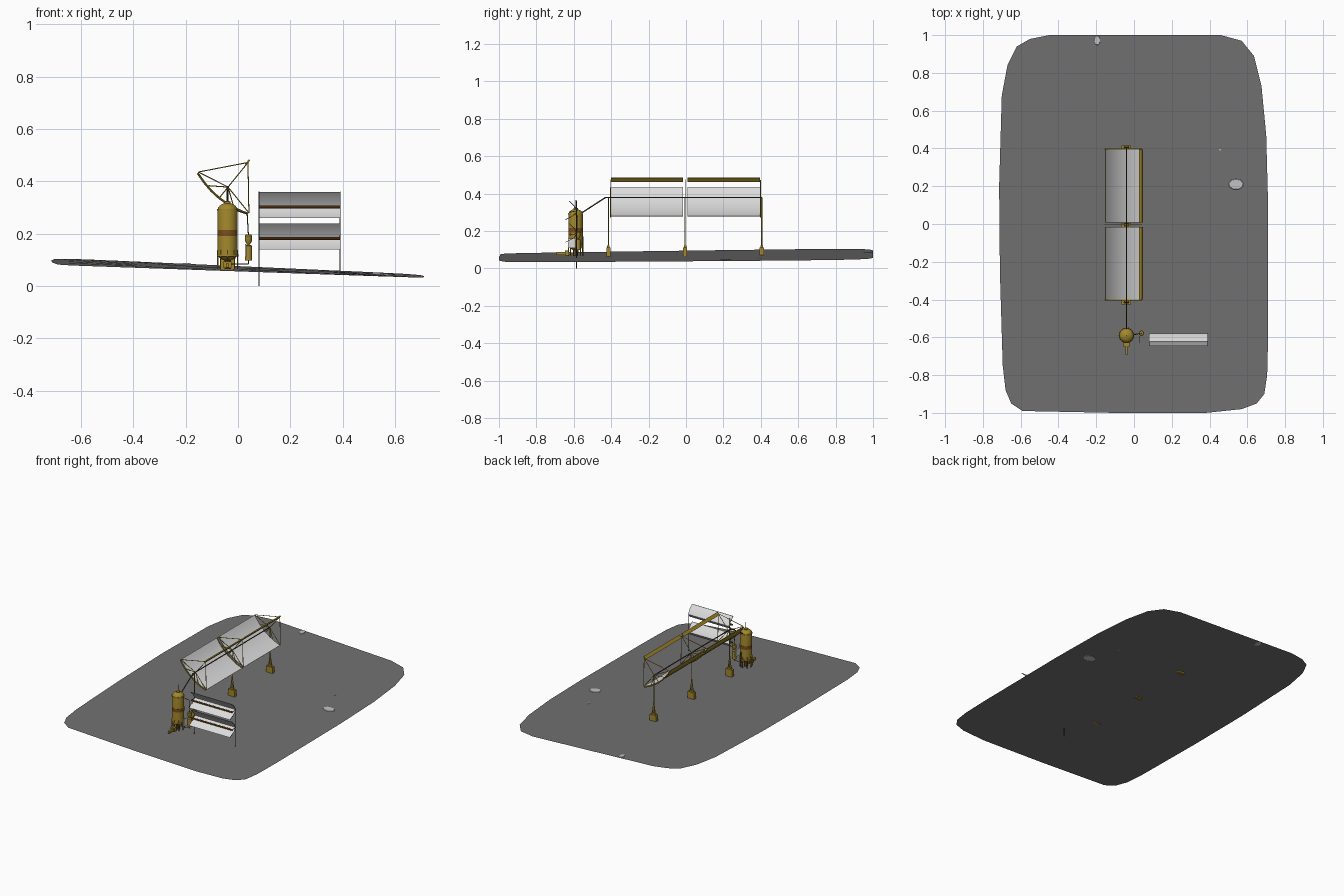
import bpy, bmesh, math
from mathutils import Vector, Matrix

if "Cube" in bpy.data.objects:
    bpy.data.objects.remove(bpy.data.objects["Cube"])


def mat(name, r, g, b):
    m = bpy.data.materials.new(name)
    m.diffuse_color = (r, g, b, 1)
    m.use_nodes = True
    m.node_tree.nodes["Principled BSDF"].inputs["Base Color"].default_value = m.diffuse_color
    return m


GOLD = mat("ochre metal", 0.36, 0.245, 0.025)
BROWN = mat("brown pipe", 0.20, 0.075, 0.012)
DARK = mat("dark steel", 0.07, 0.055, 0.03)
GROUND = mat("grey ground", 0.165, 0.165, 0.165)
MIRROR = mat("mirror silver", 0.72, 0.72, 0.72)
ROCK = mat("pale rock", 0.55, 0.55, 0.55)


def finish(name, bm, *mats):
    bmesh.ops.recalc_face_normals(bm, faces=bm.faces)
    me = bpy.data.meshes.new(name)
    bm.to_mesh(me)
    bm.free()
    for m in mats:
        me.materials.append(m)
    ob = bpy.data.objects.new(name, me)
    bpy.context.collection.objects.link(ob)
    return ob


def rods(name, segs, r, m, sides=6):
    """Straight round bars between pairs of points, as one object."""
    bm = bmesh.new()
    for a, b in segs:
        a, b = Vector(a), Vector(b)
        d = b - a
        M = Matrix.Translation((a + b) / 2) @ d.to_track_quat('Z', 'Y').to_matrix().to_4x4()
        bmesh.ops.create_cone(bm, cap_ends=True, segments=sides, radius1=r, radius2=r,
                              depth=d.length, matrix=M)
    return finish(name, bm, m)


def path(pts):
    return list(zip(pts, pts[1:]))


def boxes(name, items, m):
    bm = bmesh.new()
    for c, s in items:
        bmesh.ops.create_cube(bm, size=1, matrix=Matrix.Translation(c) @ Matrix.Diagonal((*s, 1)))
    return finish(name, bm, m)


def lathe(name, prof, x, y, m, n=24):
    """Spin (radius, z) points about a vertical axis."""
    bm = bmesh.new()
    rings = [[bm.verts.new((x + r * math.cos(2 * math.pi * i / n), y + r * math.sin(2 * math.pi * i / n), z))
              for i in range(n)] for r, z in prof]
    for a, b in zip(rings, rings[1:]):
        for i in range(n):
            j = (i + 1) % n
            bm.faces.new((a[i], a[j], b[j], b[i]))
    bm.faces.new(rings[0])
    bm.faces.new(rings[-1])
    return finish(name, bm, m)


def sheet(name, prof, back, place, lo, hi, front_mat, back_mat):
    """Thin curved plate: profile swept lo..hi, back side offset by a vector."""
    pts = list(prof) + [(p[0] + back[0], p[1] + back[1]) for p in reversed(prof)]
    bm = bmesh.new()
    A, B = [[bm.verts.new(place(p, t)) for p in pts] for t in (lo, hi)]
    n = len(pts)
    for i in range(n):
        j = (i + 1) % n
        f = bm.faces.new((A[i], A[j], B[j], B[i]))
        f.material_index = 0 if i < len(prof) - 1 else 1
    h = len(prof)
    for V in (A, B):
        for i in range(h - 1):
            bm.faces.new((V[i], V[i + 1], V[n - 2 - i], V[n - 1 - i])).material_index = 1
    return finish(name, bm, front_mat, back_mat)


def ground_z(x, y):
    return 0.066 + 0.010 * y - x * (0.04 + 0.005 * y)


# ground: thin sloping sheet with rounded corners
outline = [(-.714, .2), (-.70, .68), (-.67, .84), (-.62, .94), (-.55, .98), (-.45, 1), (0, 1), (.46, 1),
           (.57, .97), (.635, .89), (.675, .73), (.70, .47), (.71, .1), (.71, -.6), (.705, -.8), (.69, -.90),
           (.65, -.95), (.57, -.98), (.38, -1), (-.1, -1), (-.59, -.99), (-.65, -.95), (-.68, -.88),
           (-.695, -.75), (-.71, -.25)]
bm = bmesh.new()
c = bm.verts.new((0, 0, ground_z(0, 0)))
rings = [[bm.verts.new((x * k, y * k, ground_z(x * k, y * k))) for x, y in outline] for k in (.5, 1)]
for i in range(len(outline)):
    j = (i + 1) % len(outline)
    bm.faces.new((c, rings[0][i], rings[0][j]))
    bm.faces.new((rings[0][i], rings[1][i], rings[1][j], rings[0][j]))
finish("ground", bm, GROUND)

# flat pale rocks lying in the ground sheet
for k, (x, y, rx, ry) in enumerate([(.54, .21, .042, .03), (-.195, .972, .017, .026), (.457, .395, .005, .008)]):
    bm = bmesh.new()
    M = Matrix.Translation((x, y, ground_z(x, y))) @ Matrix.Rotation(.04, 4, 'Y') @ Matrix.Diagonal((rx, ry, 1, 1))
    bmesh.ops.create_cone(bm, cap_ends=True, segments=9, radius1=1, radius2=.9, depth=.006, matrix=M)
    finish(f"rock_{k}", bm, ROCK)

# parabolic trough: axis tilted to the upper right
ax = Vector((.63, .777))
side = Vector((.777, -.63))
vertex = Vector((-.069, .340))
FOC, HALF = .17, .124
focus = vertex + ax * FOC
pivot = vertex + ax * .049


def parab(u):
    return vertex + side * u + ax * (u * u / (4 * FOC))


def at(p, y):
    return (p[0], y, p[1])


curve = [parab(-HALF + 2 * HALF * i / 12) for i in range(13)]
bar = [focus - ax * .012 + side * .002, focus + ax * .012 + side * .002]
for k, (lo, hi) in enumerate([(-.40, -.015), (.008, .395)]):
    sheet(f"trough_mirror_{k}", curve, -ax * .004, at, lo, hi, MIRROR, GOLD)
    sheet(f"focus_bar_{k}", bar, -side * .007, at, lo, hi, GOLD, GOLD)
    rods(f"trough_back_rails_{k}", [(at(parab(u) - ax * .006, lo), at(parab(u) - ax * .006, hi))
                                    for u in (-.07, .07)], .003, GOLD)

# end and middle frames with struts
ribs, struts = [], []
for y in (-.403, -.004, .398):
    ribs += path([at(p - ax * .006, y) for p in curve[::2]])
    for u in (-HALF, HALF):
        struts += [(at(parab(u), y), at(focus, y)), (at(parab(u), y), at(pivot, y)),
                   (at(parab(u * .5), y), at(pivot, y))]
    struts += [(at(pivot, y), at(focus, y)), (at(pivot, y), at(vertex, y))]
rods("trough_ribs", ribs, .003, GOLD)
rods("trough_struts", struts, .002, GOLD)

# trough axle pipe running down to the tank
X, Y = -.04, -.59
rods("axle_pipe", path([(X, .405, .379), (X, -.43, .379), (X, -.56, .295)]), .0035, DARK, 8)

# trough posts and footing blocks
posts, feet, caps = [], [], []
for y in (-.415, -.005, .405):
    posts += [((X, y, .10), (X, y, .38)), ((X - .012, y, .11), (X, y, .20)), ((X + .012, y, .11), (X, y, .20))]
    feet.append(((X, y, .087), (.05, .022, .05)))
    caps.append(((X, y, .116), (.028, .014, .012)))
rods("trough_posts", posts, .003, GOLD)
boxes("post_footings", feet, GOLD)
boxes("post_caps", caps, GOLD)

# storage tank with dome, band, legs and outlet
R = .038
dome = [(R * math.cos(a), .29 + .027 * math.sin(a)) for a in [i * math.pi / 14 for i in range(7)]]
lathe("tank", [(.012, .098), (.028, .104), (R, .118)] + dome, X, Y, GOLD)
lathe("tank_band", [(R + .001, .192), (R + .001, .215)], X, Y, BROWN)
lathe("tank_seam", [(R + .002, .288), (R + .002, .294)], X, Y, GOLD)
lathe("tank_skirt", [(R + .003, .112), (R + .003, .120)], X, Y, GOLD)
lathe("tank_cap", [(.012, .314), (.012, .322), (.006, .325)], X, Y, GOLD, 12)
ang = [i * math.pi / 4 for i in range(8)]
rods("tank_legs", [((X + .038 * math.cos(a), Y + .038 * math.sin(a), .066),
                    (X + .038 * math.cos(a), Y + .038 * math.sin(a), .138)) for a in ang], .003, GOLD)
rods("tank_drain", [((X, Y, .065), (X, Y, .10))], .013, BROWN, 10)
boxes("tank_outlet", [((X, -.655, .079), (.012, .075, .016)), ((X, -.638, .082), (.03, .02, .025))], GOLD)
rods("tank_riser", path([(X + .01, -.55, .07), (X + .01, -.55, .17)]), .003, DARK)
rods("tank_mast", [((X, Y, .31), (X, Y, .365))], .002, DARK)

# small generator vessel beside the tank
gx, gy = .04, -.578
lathe("small_vessel", [(.014, .098), (.014, .153), (.008, .157)], gx, gy, GOLD, 12)
lathe("small_funnel", [(.003, .155), (.006, .160), (.014, .172), (.014, .192), (.011, .196)], gx, gy, GOLD, 12)
boxes("small_vessel_plate", [((.03, -.60, .135), (.006, .06, .05))], MIRROR)
rods("connecting_pipes", path([(X + .03, Y, .29), (.035, gy, .275), (gx, gy, .19)]) +
     path([(X, Y, .085), (gx, gy, .085), (gx, gy, .10)]), .002, DARK)

# two small stacked troughs facing the front, on thin posts
for k, z in enumerate((.26, .139)):
    prof = [(-.625, z + .100), (-.598, z + .074), (-.582, z + .046), (-.602, z + .022), (-.645, z)]
    sheet(f"front_reflector_{k}", prof, (.003, 0), lambda p, t: (t, p[0], p[1]), .08, .39, MIRROR, MIRROR)
    rods(f"front_receiver_{k}", [((.08, -.618, z + .042), (.39, -.618, z + .042))], .0055, BROWN, 8)
    rods(f"front_reflector_frame_{k}",
         [s for x in (.08, .39) for s in path([(x, *p) for p in prof]) +
          [((x, -.582, z + .046), (x, -.618, z + .042))]], .0015, DARK)
rods("front_reflector_posts", [((.08, -.585, 0), (.08, -.585, .362)), ((.39, -.585, .055), (.39, -.585, .30))],
     .002, DARK)

# smooth shading with sharp edges kept
bpy.ops.object.select_all(action='SELECT')
bpy.context.view_layer.objects.active = bpy.data.objects["tank"]
bpy.ops.object.shade_smooth_by_angle(angle=math.radians(35))
